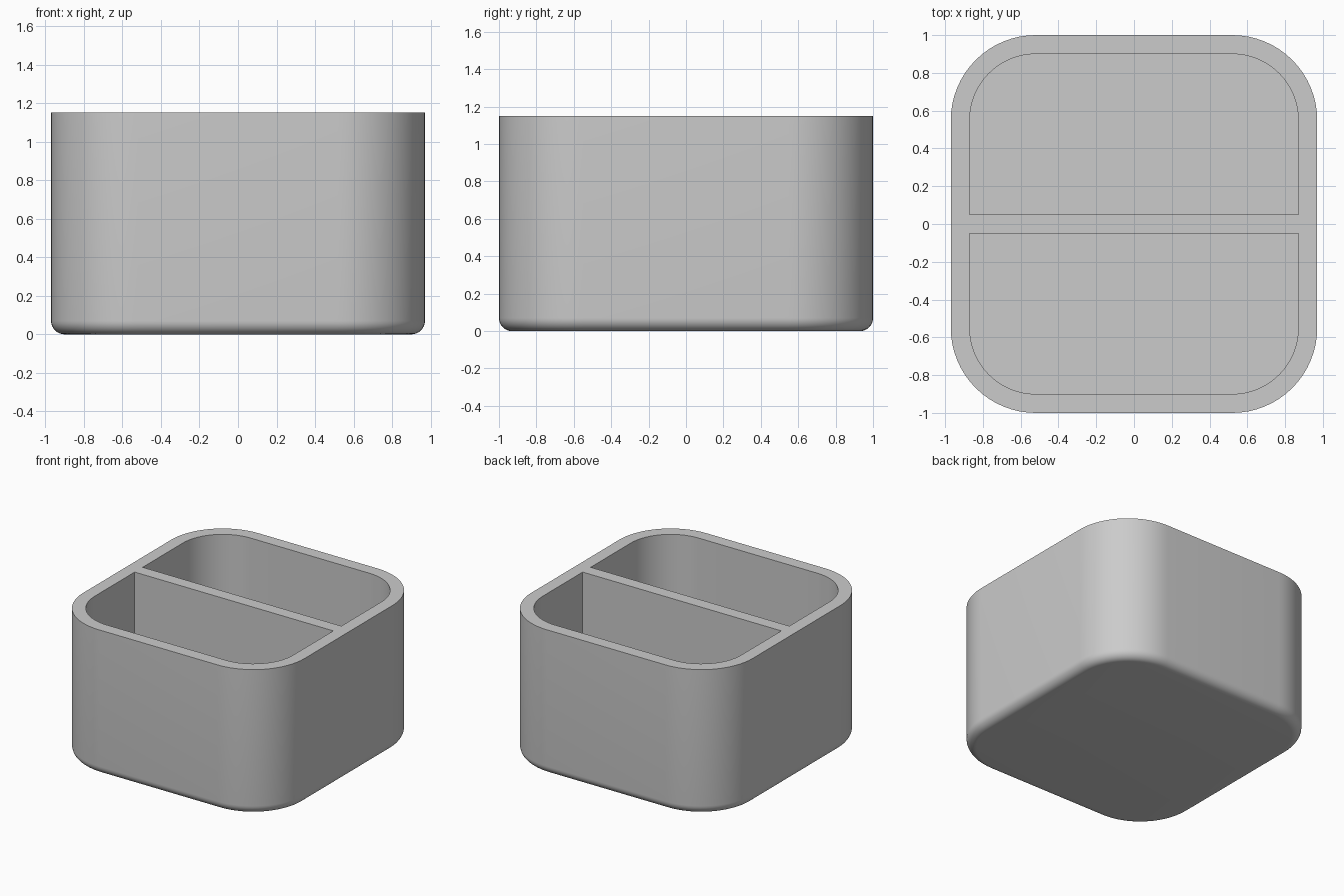
import bpy
import bmesh
from math import sin, cos, pi, radians
from mathutils import Vector

cube = bpy.data.objects.get("Cube")
if cube:
    bpy.data.objects.remove(cube, do_unlink=True)

HALF_X, HALF_Y, HEIGHT = 0.97, 1.0, 1.15
CORNER, WALL, FLOOR, FILLET = 0.45, 0.1, 0.1, 0.07
SEGMENTS = 16

grey = bpy.data.materials.new("light_grey")
grey.use_nodes = True
colour = (0.6, 0.6, 0.6, 1)
grey.diffuse_color = colour
grey.node_tree.nodes["Principled BSDF"].inputs["Base Color"].default_value = colour


def quarter(cx, cy, r, start):
    """Points of a quarter circle, counter-clockwise."""
    return [(cx + r * cos(start + pi / 2 * i / SEGMENTS),
             cy + r * sin(start + pi / 2 * i / SEGMENTS)) for i in range(SEGMENTS + 1)]


def rounded_rect(inset):
    """Outer outline moved inward by inset."""
    cx, cy, r = HALF_X - CORNER, HALF_Y - CORNER, CORNER - inset
    points = []
    for k, (sx, sy) in enumerate([(1, 1), (-1, 1), (-1, -1), (1, -1)]):
        points += quarter(sx * cx, sy * cy, r, k * pi / 2)
    return points


def pocket_outline(side):
    """Half of the inner outline, cut off straight at the divider."""
    cx, cy, r = HALF_X - CORNER, HALF_Y - CORNER, CORNER - WALL
    points = quarter(cx, cy, r, 0) + quarter(-cx, cy, r, pi / 2)
    points += [(WALL - HALF_X, WALL / 2), (HALF_X - WALL, WALL / 2)]
    return [(x, side * y) for x, y in points]


bm = bmesh.new()


def ring(points, z):
    return [bm.verts.new((x, y, z)) for x, y in points]


def bridge(a, b):
    for i in range(len(a)):
        j = (i + 1) % len(a)
        bm.faces.new((a[i], a[j], b[j], b[i]))


def loop_edges(verts):
    return [bm.edges.get((v, verts[i - 1])) for i, v in enumerate(verts)]


# Outer shell with rounded bottom edge
rings = []
for i in range(9):
    a = pi / 2 * i / 8
    rings.append(ring(rounded_rect(FILLET * (1 - sin(a))), FILLET * (1 - cos(a))))
rings.append(ring(rounded_rect(0), HEIGHT))
bm.faces.new(rings[0])
for lower, upper in zip(rings, rings[1:]):
    bridge(lower, upper)
rim = loop_edges(rings[-1])

# Two pockets, one on each side of the divider
for side in (1, -1):
    floor = ring(pocket_outline(side), FLOOR)
    top = ring(pocket_outline(side), HEIGHT)
    bm.faces.new(floor)
    bridge(floor, top)
    rim += loop_edges(top)

# Flat rim and divider top
bmesh.ops.triangle_fill(bm, edges=rim, use_beauty=True, normal=Vector((0, 0, 1)))
bmesh.ops.recalc_face_normals(bm, faces=bm.faces)

mesh = bpy.data.meshes.new("divided_box")
bm.to_mesh(mesh)
bm.free()
mesh.materials.append(grey)
box = bpy.data.objects.new("divided_box", mesh)
bpy.context.collection.objects.link(box)
bpy.context.view_layer.objects.active = box
box.select_set(True)
bpy.ops.object.shade_smooth_by_angle(angle=radians(35))
